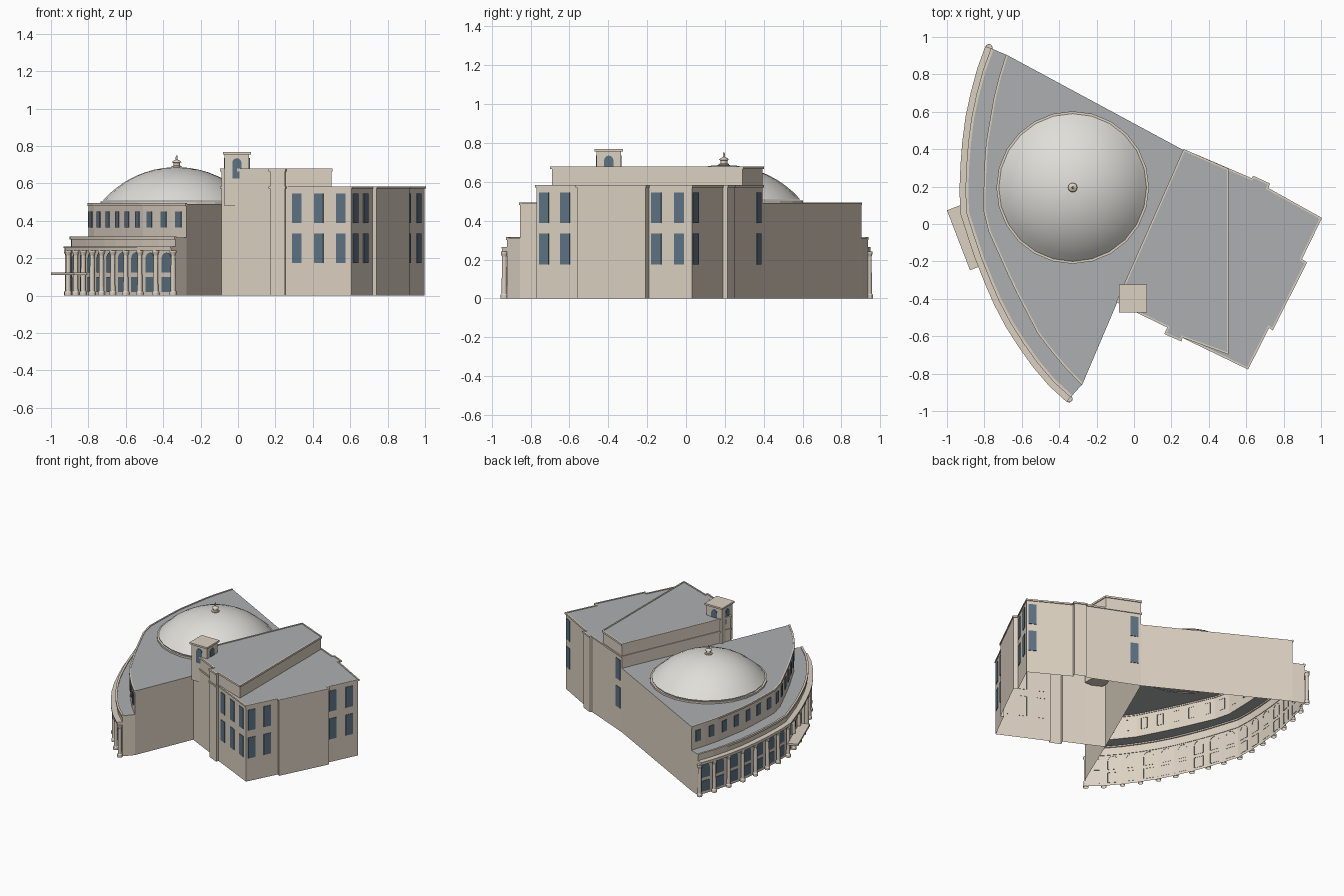
import bpy, bmesh, math
from mathutils import Vector

if "Cube" in bpy.data.objects:
    bpy.data.objects.remove(bpy.data.objects["Cube"])


def mat(name, c):
    m = bpy.data.materials.new(name)
    m.diffuse_color = (*c, 1)
    m.use_nodes = True
    m.node_tree.nodes["Principled BSDF"].inputs["Base Color"].default_value = m.diffuse_color
    return m


STONE = mat("stone", (0.72, 0.64, 0.54))
ROOF = mat("roof_grey", (0.42, 0.43, 0.44))
GLASS = mat("glass", (0.11, 0.17, 0.23))
DOME = mat("dome_white", (0.74, 0.73, 0.69))


def finish(name, bm, *mats):
    me = bpy.data.meshes.new(name)
    bm.to_mesh(me)
    bm.free()
    for m in mats:
        me.materials.append(m)
    ob = bpy.data.objects.new(name, me)
    bpy.context.collection.objects.link(ob)
    return ob


# All plan outlines run clockwise, so "left" of the path is outside
def offset(pts, d, closed=False):
    p = [Vector(q) for q in pts]
    out, n = [], len(p)
    left = lambda a, b: Vector((-(b - a).y, (b - a).x)).normalized()
    for i in range(n):
        ns = []
        if closed or i > 0:
            ns.append(left(p[i - 1], p[i]))
        if closed or i < n - 1:
            ns.append(left(p[i], p[(i + 1) % n]))
        m = sum(ns, Vector((0, 0))).normalized()
        out.append(p[i] + m * (d / max(0.4, m.dot(ns[0]))))
    return out


def resample(pts, n):
    p = [Vector(q) for q in pts]
    lens = [(b - a).length for a, b in zip(p, p[1:])]
    out = []
    for k in range(n + 1):
        s, i = sum(lens) * k / n, 0
        while i < len(lens) - 1 and s > lens[i]:
            s -= lens[i]
            i += 1
        out.append(p[i].lerp(p[i + 1], min(1, s / lens[i])))
    return out


def wall(bm, pts, z0, z1):
    for a, b in zip(pts, pts[1:]):
        bm.faces.new([bm.verts.new((*q, z)) for q, z in ((b, z0), (a, z0), (a, z1), (b, z1))])


def cap(bm, pts, z, mi=1):
    f = bm.faces.new([bm.verts.new((*q, z)) for q in reversed(pts)])
    f.material_index = mi


def block(name, pts, z0, z1):
    # hollow block: walls and roof, open below
    bm = bmesh.new()
    wall(bm, list(pts) + [pts[0]], z0, z1)
    cap(bm, pts, z1)
    return finish(name, bm, STONE, ROOF)


def band(name, path, d_in, d_out, z0, z1, closed=False):
    # moulding strip following a path
    bm = bmesh.new()
    i, o = offset(path, d_in, closed), offset(path, d_out, closed)
    n = len(path)
    rings = [[bm.verts.new((*s[k], z)) for s, z in ((i, z0), (o, z0), (o, z1), (i, z1))] for k in range(n)]
    for k in range(n if closed else n - 1):
        a, b = rings[k], rings[(k + 1) % n]
        for j in range(4):
            bm.faces.new((a[j], b[j], b[(j + 1) % 4], a[(j + 1) % 4]))
    if not closed:
        bm.faces.new(rings[0])
        bm.faces.new(rings[-1])
    bmesh.ops.recalc_face_normals(bm, faces=bm.faces)
    return finish(name, bm, STONE)


def window(bm, a, b, t, w, z0, z1, arch=False):
    a, b = Vector(a), Vector(b)
    d = (b - a).normalized()
    n, c, r = Vector((-d.y, d.x)), a.lerp(b, t), w / 2
    prof = [(-r, z0), (r, z0)]
    if arch:
        prof += [(r * math.cos(math.pi * k / 8), z1 - r + r * math.sin(math.pi * k / 8)) for k in range(9)]
    else:
        prof += [(r, z1), (-r, z1)]
    rows = [[bm.verts.new((*(c + d * u + n * e), z)) for u, z in prof] for e in (-0.002, 0.004)]
    fs = [bm.faces.new(rows[1])]
    for k in range(len(prof)):
        j = (k + 1) % len(prof)
        fs.append(bm.faces.new((rows[0][k], rows[0][j], rows[1][j], rows[1][k])))
    bmesh.ops.recalc_face_normals(bm, faces=fs)


def lathe(bm, x, y, prof, n):
    rings = [[bm.verts.new((x + r * math.cos(2 * math.pi * k / n), y + r * math.sin(2 * math.pi * k / n), z))
              for k in range(n)] for r, z in prof]
    for a, b in zip(rings, rings[1:]):
        for k in range(n):
            bm.faces.new((a[k], a[(k + 1) % n], b[(k + 1) % n], b[k]))
    bm.faces.new(rings[-1])


def box(name, lo, hi, m=STONE):
    bm = bmesh.new()
    bmesh.ops.create_cube(bm, size=1)
    for v in bm.verts:
        v.co = [l + (h - l) * (c + 0.5) for l, h, c in zip(lo, hi, v.co)]
    return finish(name, bm, m)


# Main rear block with pilasters and raised western part
south = [(0.255, -0.60), (0.25, -0.62), (0.17, -0.585), (0.185, -0.55), (0.03, -0.475), (-0.088, -0.415)]
main = [(0.268, 0.393), (0.63, 0.238), (0.64, 0.25), (0.72, 0.213), (0.71, 0.19), (0.997, 0.03),
        (0.89, -0.19), (0.917, -0.208), (0.74, -0.56), (0.72, -0.547), (0.607, -0.77)] + south
high = [(0.268, 0.393), (0.5, 0.292), (0.5, -0.69)] + south
block("main_block", main, 0, 0.58)
block("raised_block", high, 0.58, 0.675)
band("main_cornice", main, -0.004, 0.006, 0.572, 0.584, True)
band("raised_cornice", high, -0.004, 0.006, 0.665, 0.679, True)

# Curved colonnaded front, listed south to north at the column centres
front = [(-0.347, -0.935), (-0.44, -0.85), (-0.525, -0.75), (-0.60, -0.645), (-0.67, -0.535), (-0.73, -0.42),
         (-0.78, -0.305), (-0.828, -0.185), (-0.868, -0.065), (-0.908, 0.06), (-0.912, 0.185), (-0.907, 0.31),
         (-0.897, 0.44), (-0.88, 0.57), (-0.852, 0.70), (-0.818, 0.825), (-0.775, 0.943)]
tier = resample([(-0.275, -0.855), (-0.35, -0.78), (-0.50, -0.60), (-0.64, -0.33), (-0.77, -0.04),
                 (-0.80, 0.08), (-0.79, 0.40), (-0.735, 0.72), (-0.678, 0.903)], 16)
face = offset(front, -0.018)

# Auditorium shell: lower storey, terrace, upper tier, side walls and roof
bm = bmesh.new()
wall(bm, face, 0, 0.31)
wall(bm, [face[-1], tier[-1]], 0, 0.31)
wall(bm, [tier[0], face[0]], 0, 0.31)
for k in range(16):
    cap(bm, [face[k], face[k + 1], tier[k + 1], tier[k]], 0.31)
wall(bm, tier, 0.31, 0.49)
wall(bm, [tier[-1], Vector(main[0])], 0, 0.49)
wall(bm, [Vector(main[-1]), tier[0]], 0, 0.49)
cap(bm, tier + [Vector(main[0]), Vector(main[-1])], 0.49)
finish("auditorium", bm, STONE, ROOF)
band("tier_cornice", tier, -0.004, 0.007, 0.48, 0.494)
band("terrace_cornice", face, -0.008, 0.007, 0.30, 0.316)
band("entablature", front, -0.022, 0.016, 0.24, 0.262)
band("entablature_lip", front, -0.022, 0.021, 0.256, 0.264)

# Columns
bm = bmesh.new()
for x, y in front:
    lathe(bm, x, y, [(0.019, 0), (0.019, 0.018), (0.014, 0.026), (0.012, 0.215), (0.018, 0.232), (0.018, 0.242)], 12)
finish("columns", bm, STONE)

# Windows
bm = bmesh.new()
for k in range(16):
    window(bm, face[k], face[k + 1], 0.5, 0.07, 0.02, 0.10)
    window(bm, face[k], face[k + 1], 0.5, 0.07, 0.125, 0.23, True)
    window(bm, tier[k], tier[k + 1], 0.5, 0.045, 0.365, 0.45)
for i, ts in ((10, (0.83, 0.497, 0.162)), (9, (0.82, 0.336)), (5, (0.827, 0.295)), (4, (0.88,)), (0, (0.12,))):
    for t in ts:
        for z0, z1 in ((0.175, 0.333), (0.388, 0.545)):
            window(bm, main[i], main[i + 1], t, 0.056, z0, z1)
# tower openings on all four sides
tc = [(-0.071, -0.46), (-0.071, -0.335), (0.059, -0.335), (0.059, -0.46)]
for k in range(4):
    window(bm, tc[k], tc[(k + 1) % 4], 0.5, 0.048, 0.625, 0.735, True)
finish("windows", bm, GLASS)

# Tower
box("tower", (-0.071, -0.46, 0.48), (0.059, -0.335, 0.757))
box("tower_cap", (-0.081, -0.472, 0.755), (0.069, -0.323, 0.768))

# Entrance canopy
bm = bmesh.new()
quad = [(-1.0, 0.073), (-0.93, 0.10), (-0.807, -0.22), (-0.877, -0.247)]
cap(bm, quad, 0.125, 0)
cap(bm, quad[::-1], 0.11, 0)
wall(bm, quad + quad[:1], 0.11, 0.125)
finish("entrance_canopy", bm, STONE)

# Dome with rim and lantern
cx, cy, R, top = -0.328, 0.195, 0.525, 0.687
bm = bmesh.new()
a0 = math.asin(0.395 / R)
lathe(bm, cx, cy, [(R * math.sin(a0 * (1 - k / 8.2)), top - R + R * math.cos(a0 * (1 - k / 8.2))) for k in range(9)], 24)
ob = finish("dome", bm, DOME)
bm = bmesh.new()
lathe(bm, cx, cy, [(0.408, 0.485), (0.408, 0.503), (0.393, 0.503), (0.393, 0.49)], 24)
bm.faces.ensure_lookup_table()
bm.faces.remove(bm.faces[-1])
finish("dome_rim", bm, STONE)
bm = bmesh.new()
lathe(bm, cx, cy, [(0.027, 0.68), (0.027, 0.692), (0.018, 0.695), (0.018, 0.71), (0.025, 0.713), (0.02, 0.72),
                   (0.006, 0.727), (0.004, 0.75)], 12)
finish("lantern", bm, STONE)

# Smooth the dome around while keeping its edges clean
bpy.context.view_layer.objects.active = ob
ob.select_set(True)
bpy.ops.object.shade_smooth_by_angle(angle=math.radians(30))
